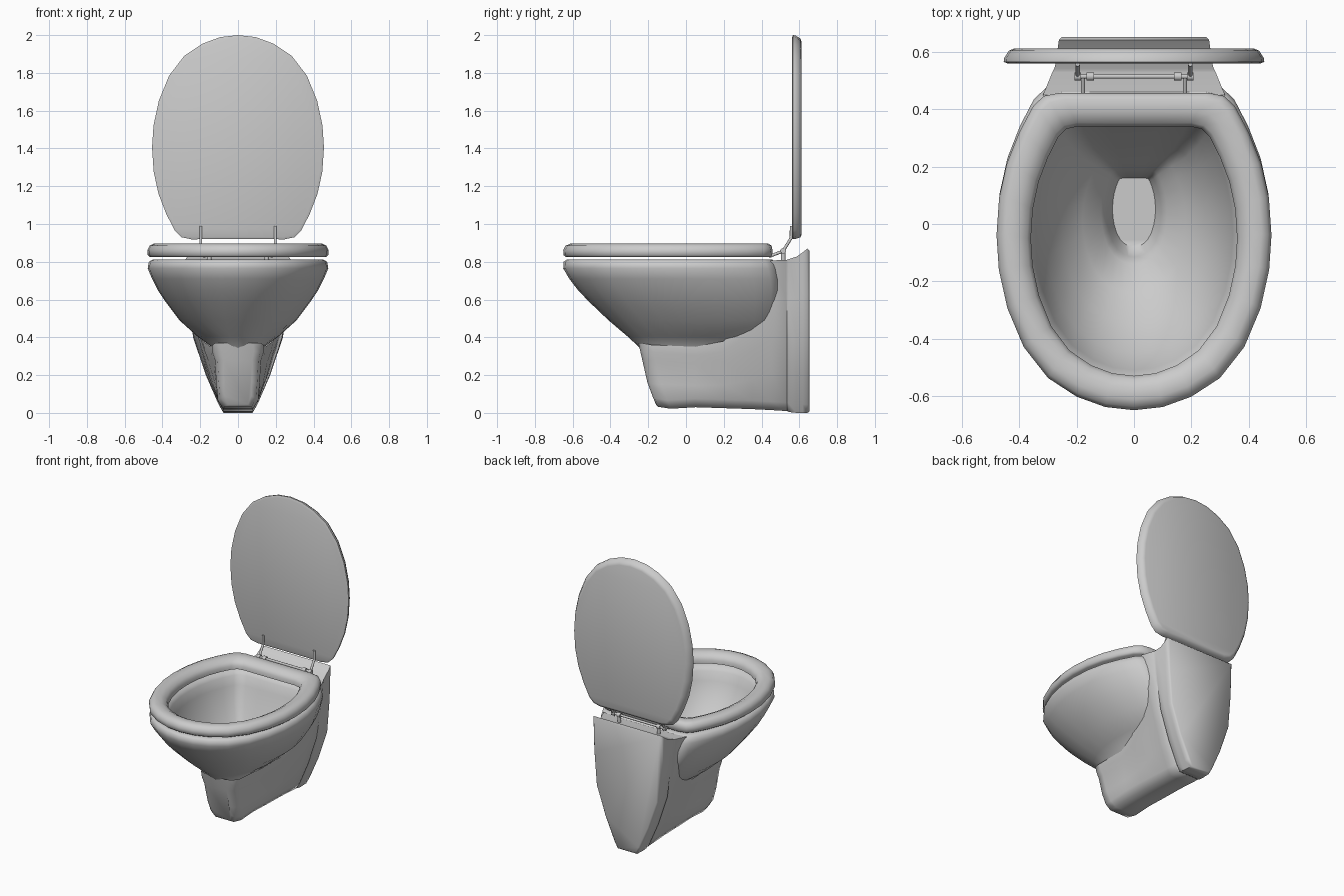
import bpy, bmesh
from mathutils import Vector

# Half outline of the seat (front to back); every egg-shaped ring is a rescaled copy
HALF = [(0, -.65), (.1, -.639), (.2, -.603), (.3, -.538), (.385, -.43), (.442, -.295),
        (.472, -.16), (.48, -.04), (.471, .09), (.444, .21), (.4, .32), (.352, .41),
        (.315, .445), (.26, .456), (.12, .455)]


def egg(hw, yf, yb, z):
    def place(x, y):
        return Vector((x * hw / .48, yf + (y + .65) / 1.105 * (yb - yf), z))
    right = [place(x, y) for x, y in HALF]
    left = [place(-x, y) for x, y in reversed(HALF[1:])]
    return right + left


def finish(name, bm, angle=50):
    bmesh.ops.recalc_face_normals(bm, faces=bm.faces)
    me = bpy.data.meshes.new(name)
    bm.to_mesh(me)
    bm.free()
    ob = bpy.data.objects.new(name, me)
    bpy.context.collection.objects.link(ob)
    bpy.ops.object.select_all(action='DESELECT')
    ob.select_set(True)
    bpy.context.view_layer.objects.active = ob
    bpy.ops.object.shade_smooth_by_angle(angle=angle * 3.14159 / 180)
    return ob


def loft(name, rings, cyclic=False, caps=(True, True), open_until=0, angle=50):
    """Skin a list of rings; the last edge of a ring stays open before index open_until."""
    bm = bmesh.new()
    vs = [[bm.verts.new(p) for p in r] for r in rings]
    n = len(vs[0])
    for i in range(len(vs) if cyclic else len(vs) - 1):
        a, b = vs[i], vs[(i + 1) % len(vs)]
        for j in range(n if i >= open_until else n - 1):
            k = (j + 1) % n
            bm.faces.new((a[j], a[k], b[k], b[j]))
    if not cyclic:
        if caps[0]:
            bm.faces.new(vs[0])
        if caps[1]:
            bm.faces.new(vs[-1])
    return finish(name, bm, angle)


def rod(name, a, b, r, sides=10):
    a, b = Vector(a), Vector(b)
    bm = bmesh.new()
    bmesh.ops.create_cone(bm, cap_ends=True, segments=sides, radius1=r, radius2=r,
                          depth=(b - a).length)
    rot = (b - a).to_track_quat('Z', 'Y').to_matrix()
    for v in bm.verts:
        v.co = rot @ v.co + (a + b) / 2
    return finish(name, bm, 40)


# Bowl: from the drain, up the inside, over the rim and down the outside
loft("bowl", [egg(*r) for r in [
    (.075, -.08, .16, .27), (.095, -.115, .17, .33), (.115, -.14, .185, .375),
    (.18, -.24, .22, .43), (.25, -.35, .26, .51), (.31, -.45, .31, .62), (.345, -.51, .35, .72),
    (.36, -.53, .37, .78), (.385, -.56, .395, .808), (.45, -.63, .455, .812),
    (.472, -.648, .468, .80), (.478, -.65, .48, .765), (.455, -.618, .492, .71),
    (.425, -.572, .495, .65), (.385, -.515, .49, .59), (.31, -.41, .47, .49),
    (.215, -.31, .42, .405), (.14, -.25, .33, .35), (.11, -.18, .25, .24)]], angle=60)


# Pedestal with wall-mount back: upright U sections running front to back
def section(yb, yt, hb, hm, ht, z0, zm, z1):
    ym = yb + (yt - yb) * (zm - z0) / (z1 - z0)
    half = [(ht, yt, z1), ((ht + hm) / 2 + .006, (yt + ym) / 2, (z1 + zm) / 2), (hm, ym, zm),
            ((hb + hm) / 2, (yb + ym) / 2, (z0 + zm) / 2), (hb, yb, z0 + .045),
            (hb * .75, yb + (yb - yt) * .25, z0)]
    return [Vector(p) for p in half] + [Vector((-x, y, z)) for x, y, z in reversed(half)]


loft("pedestal", [section(*s) for s in [
    (-.178, -.252, .07, .075, .08, .045, .28, .37),
    (-.165, -.235, .095, .108, .12, .032, .28, .37),
    (-.1, -.18, .107, .122, .135, .022, .28, .36),
    (.05, .05, .108, .13, .145, .03, .26, .35),
    (.2, .2, .108, .155, .185, .025, .27, .38),
    (.35, .35, .105, .19, .22, .02, .33, .53),
    (.45, .45, .105, .215, .318, .015, .4, .807),
    (.53, .53, .105, .233, .285, .01, .4, .81),
    (.536, .536, .099, .226, .282, .01, .4, .811),
    (.543, .543, .105, .237, .278, .005, .4, .814),
    (.585, .585, .103, .238, .268, .0, .4, .827),
    (.618, .618, .1, .238, .266, .0, .4, .85),
    (.643, .643, .1, .236, .262, .0, .4, .87),
    (.653, .653, .09, .228, .252, .008, .4, .858)]], open_until=6, angle=60)

# Seat ring
loft("seat", [egg(*r) for r in [
    (.36, -.53, .34, .83), (.465, -.635, .445, .824), (.478, -.648, .455, .835),
    (.48, -.65, .457, .862), (.468, -.638, .452, .885), (.445, -.612, .435, .896),
    (.405, -.572, .39, .894), (.373, -.543, .352, .878), (.36, -.53, .34, .855)]], cyclic=True)

# Raised lid: egg rings stood upright behind the seat
lid = [egg(*r) for r in [
    (.44, -1.985, -.932, .56), (.455, -2.0, -.92, .566), (.453, -1.998, -.922, .58),
    (.437, -1.982, -.93, .605), (.42, -1.965, -.945, .612)]]
loft("lid", [[Vector((p.x, p.z, -p.y)) for p in r] for r in lid], angle=50)

# Hinge: cross rod, knobs, posts, seat arms and lid straps
rod("hinge_rod", (-.2, .515, .858), (.2, .515, .858), .008)
for s, side in ((-1, "left"), (1, "right")):
    rod(side + "_hinge_collar", (s * .14, .515, .858), (s * .165, .515, .858), .015)
    rod(side + "_hinge_knob", (s * .185, .515, .858), (s * .208, .515, .858), .015)
    rod(side + "_hinge_post", (s * .152, .515, .80), (s * .152, .515, .858), .012)
    rod(side + "_seat_arm", (s * .178, .44, .828), (s * .178, .518, .858), .008)
    rod(side + "_lid_arm", (s * .197, .515, .858), (s * .197, .556, .925), .008)
    rod(side + "_lid_strap", (s * .197, .556, .92), (s * .197, .558, .99), .008)
